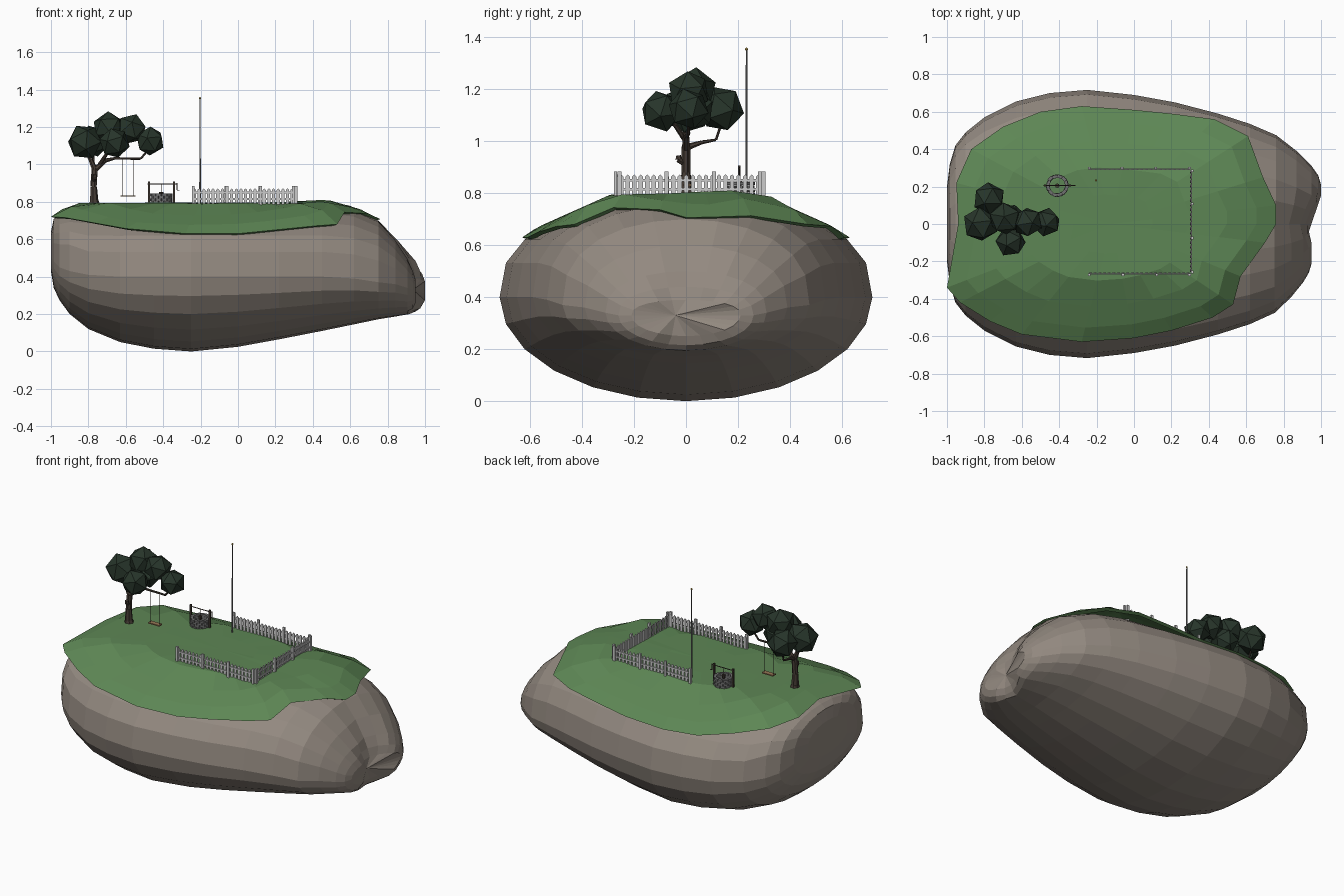
import bpy, bmesh, math, random
from mathutils import Vector, Matrix
from mathutils.bvhtree import BVHTree

if "Cube" in bpy.data.objects:
    bpy.data.objects.remove(bpy.data.objects["Cube"])

random.seed(4)
mats = {}

def material(name, col):
    m = bpy.data.materials.new(name)
    m.diffuse_color = (*col, 1)
    m.use_nodes = True
    m.node_tree.nodes["Principled BSDF"].inputs["Base Color"].default_value = m.diffuse_color
    mats[name] = m

for n, c in {"rock": (.29, .25, .215), "grass": (.11, .24, .09), "leaf": (.02, .035, .023),
             "bark": (.06, .045, .035), "plank": (.3, .18, .09), "stone": (.16, .16, .16),
             "metal": (.2, .2, .2), "gold": (.5, .35, .08)}.items():
    material(n, c)

def finish(name, bm, mat=None):
    bmesh.ops.recalc_face_normals(bm, faces=bm.faces)
    me = bpy.data.meshes.new(name)
    bm.to_mesh(me)
    bm.free()
    ob = bpy.data.objects.new(name, me)
    bpy.context.collection.objects.link(ob)
    if mat:
        me.materials.append(mats[mat])
    return ob

def box(bm, loc, size, rot=0):
    M = Matrix.Translation(loc) @ Matrix.Rotation(rot, 4, 'Z') @ Matrix.Diagonal((*size, 1))
    bmesh.ops.create_cube(bm, size=1, matrix=M)

def tube(bm, pts, radii, n=7):
    for a, b, r, s in zip(pts, pts[1:], radii, radii[1:]):
        a, b = Vector(a), Vector(b)
        M = Matrix.Translation((a + b) / 2) @ (b - a).to_track_quat('Z', 'Y').to_matrix().to_4x4()
        bmesh.ops.create_cone(bm, cap_ends=True, segments=n, radius1=r, radius2=s,
                              depth=(b - a).length, matrix=M)

def rings(bm, loops):
    loops = [[bm.verts.new(p) for p in l] for l in loops]
    n = len(loops[0])
    for a, b in zip(loops, loops[1:]):
        for i in range(n):
            bm.faces.new((a[i], a[(i + 1) % n], b[(i + 1) % n], b[i]))
    return loops

def fan(bm, loop, centre):
    c = bm.verts.new(centre)
    for i in range(len(loop)):
        bm.faces.new((loop[i], loop[(i + 1) % len(loop)], c))

def clamp(v):
    return min(1, max(0, v))

# Boulder: lofted sections (x, half width, bottom, middle, top)
SECT = [(-1, .2, .43, .51, .64), (-.985, .32, .34, .48, .71), (-.955, .42, .275, .45, .735),
        (-.9, .49, .20, .43, .755), (-.8, .57, .12, .41, .77), (-.63, .655, .05, .4, .775),
        (-.45, .70, .015, .4, .78), (-.25, .717, 0, .4, .78), (0, .69, .025, .4, .78),
        (.22, .65, .065, .4, .78), (.45, .59, .11, .4, .78), (.62, .535, .145, .39, .76),
        (.76, .475, .172, .37, .70), (.87, .39, .185, .36, .60), (.95, .31, .195, .34, .50),
        (.985, .26, .215, .33, .44), (1, .21, .25, .33, .39)]
N = 24

def notch(y):
    """depth of the chipped right end along y"""
    return .07 * clamp(1 - (y - .02) / .13) if y > -.08 else .05

loops = []
for x, w, lo, mid, hi in SECT:
    loop = []
    for i in range(N):
        t = 2 * math.pi * i / N
        y, s = w * math.cos(t), math.sin(t)
        power = .62 if x < -.85 else .78
        z = mid + (hi - mid) * s ** power if s > 1e-6 else mid + (mid - lo) * s
        loop.append((x - clamp((x - .72) / .26) * notch(y), y, z))
    loops.append(loop)
bm = bmesh.new()
L = rings(bm, loops)
fan(bm, L[0], (-1, 0, .52))
fan(bm, L[-1], (.935, -.04, .33))
bmesh.ops.recalc_face_normals(bm, faces=bm.faces)
rock_bvh = BVHTree.FromBMesh(bm)
finish("boulder", bm, "rock")

# Grass cap draped over the boulder
EDGE = [(-1, -.34), (-.93, -.42), (-.77, -.52), (-.6, -.59), (-.28, -.63), (0, -.61), (.2, -.57),
        (.42, -.5), (.53, -.43), (.57, -.28), (.7, -.1), (.76, 0), (.76, .1), (.69, .25),
        (.61, .47), (.43, .56), (.2, .59), (0, .61), (-.28, .63), (-.5, .6), (-.7, .52),
        (-.87, .4), (-.95, .22), (-.94, 0)]

def ground(x, y, edge=False):
    z = .795 - .46 * max(0, abs(y) - .29) - .3 * max(0, x - .5) - .4 * max(0, -.85 - x)
    z += .018 * max(0, 1 - math.hypot(x - .5, y - .2) / .35)
    hit = rock_bvh.ray_cast(Vector((x, y, 3)), Vector((0, 0, -1)))[0]
    if edge:
        floor = .63 + .09 * clamp((-.45 - x) / .5) + .05 * clamp(x / .5)
        return max(floor, hit.z + .02 if hit else 0)
    return max(z, hit.z + .016 if hit else 0)

bm = bmesh.new()
loops = []
for s in (1, .88, .7, .48, .25):
    pts = [(-.12 + (x + .12) * s, y * s) for x, y in EDGE]
    loops.append([(x, y, ground(x, y, s == 1)) for x, y in pts])
under = [(-.12 + (x + .12) * .965, y * .965, z - .008) for x, y, z in loops[0]]
L = rings(bm, [under] + loops)
fan(bm, L[-1], (-.12, 0, .795))
finish("grass_cap", bm, "grass")

# Tree: trunk, boughs and leaf clumps
bm = bmesh.new()
tube(bm, [(-.768, 0, .775), (-.77, 0, .81), (-.772, 0, .88), (-.765, 0, .98)], [.034, .023, .018, .017])
tube(bm, [(-.765, 0, .97), (-.79, 0, 1.03), (-.83, 0, 1.1)], [.016, .012, .008])
tube(bm, [(-.765, 0, .97), (-.71, 0, 1.02), (-.66, .01, 1.032), (-.52, .01, 1.03), (-.47, .01, 1.09)],
     [.016, .012, .007, .006, .005])
tube(bm, [(-.765, 0, .975), (-.77, .06, .995), (-.77, .115, 1.005), (-.775, .14, 1.08)], [.014, .008, .005, .005])
tube(bm, [(-.74, 0, 1.0), (-.70, -.04, 1.06), (-.66, -.09, 1.1)], [.011, .009, .006])
tube(bm, [(-.77, -.01, .915), (-.765, -.028, .93), (-.765, -.03, .945)], [.01, .013, .01])
finish("tree_trunk", bm, "bark")
bm = bmesh.new()
for x, y, z, r in [(-.82, 0, 1.12, .097), (-.775, .135, 1.125, .09), (-.69, .03, 1.195, .09),
                   (-.66, -.095, 1.115, .083), (-.57, .01, 1.19, .083), (-.47, .01, 1.125, .08),
                   (-.66, .03, 1.12, .082)]:
    R = Matrix.Rotation(random.uniform(0, 6), 4, 'Z') @ Matrix.Rotation(random.uniform(-.6, .6), 4, 'X')
    bmesh.ops.create_icosphere(bm, subdivisions=1, radius=r, matrix=Matrix.Translation((x, y, z)) @ R)
finish("leaf_clumps", bm, "leaf")

# Swing
bm = bmesh.new()
for x in (-.62, -.557):
    tube(bm, [(x, .005, .83), (x, .005, 1.032)], [.0015, .0015], 5)
finish("swing_ropes", bm, "bark")
bm = bmesh.new()
box(bm, (-.588, .005, .831), (.078, .03, .007))
finish("swing_seat", bm, "plank")

# Well: stone courses, posts, windlass and crank
WX, WY = -.41, .205
bm = bmesh.new()
for c in range(4):
    for i in range(12):
        a = (i + .5 * (c % 2)) * math.pi / 6
        r = .05 + random.uniform(-.002, .002)
        box(bm, (WX + r * math.cos(a), WY + r * math.sin(a), .797 + c * .0135),
            (.017, .026, .013), a)
finish("well_stones", bm, "stone")
bm = bmesh.new()
for s in (-1, 1):
    box(bm, (WX + s * .067, WY, .845), (.011, .011, .125))
tube(bm, [(WX - .075, WY, .896), (WX + .085, WY, .896)], [.003, .003], 6)
tube(bm, [(WX + .083, WY, .9), (WX + .083, WY, .862), (WX + .097, WY, .862)], [.0025] * 3, 5)
tube(bm, [(WX, WY, .896), (WX, WY, .85)], [.0015] * 2, 4)
tube(bm, [(WX, WY, .83), (WX, WY, .852)], [.009, .012], 8)
finish("well_frame", bm, "bark")

# Flagpole
bm = bmesh.new()
tube(bm, [(-.203, .233, .785), (-.203, .233, 1.35)], [.0045, .003], 8)
finish("flagpole", bm, "metal")
bm = bmesh.new()
bmesh.ops.create_icosphere(bm, subdivisions=2, radius=.006, matrix=Matrix.Translation((-.203, .233, 1.354)))
finish("flagpole_ball", bm, "gold")

# Picket fence: three runs of pointed pickets, rails behind, posts outside
def picket(bm, M, w=.0165, t=.005, lo=.785, hi=.872):
    prof = [(-w / 2, lo), (w / 2, lo), (w / 2, hi - .008), (0, hi), (-w / 2, hi - .008)]
    rows = [[bm.verts.new(M @ Vector((x, y, z))) for x, z in prof] for y in (-t / 2, t / 2)]
    bm.faces.new(rows[0])
    bm.faces.new(rows[1][::-1])
    for i in range(5):
        j = (i + 1) % 5
        bm.faces.new((rows[0][i], rows[0][j], rows[1][j], rows[1][i]))

def fence(name, a, b, count=22):
    a, b = Vector((*a, 0)), Vector((*b, 0))
    d = b - a
    ang = math.atan2(d.y, d.x)
    out = Vector((d.y, -d.x, 0)).normalized()
    bm = bmesh.new()
    for i in range(count):
        p = a + d * (i + .5) / count
        picket(bm, Matrix.Translation(p) @ Matrix.Rotation(ang, 4, 'Z'))
    for z in (.815, .85):
        box(bm, (a + b) / 2 + out * .005 + Vector((0, 0, z)), (d.length, .005, .01), ang)
    for f in (.01, .34, .67, .99):
        box(bm, a + d * f + out * .009 + Vector((0, 0, .832)), (.015, .012, .104), ang)
    finish(name, bm)

fence("fence_front", (-.245, -.262), (.302, -.262))
fence("fence_right", (.302, -.262), (.302, .29))
fence("fence_back", (.302, .29), (-.245, .29))
